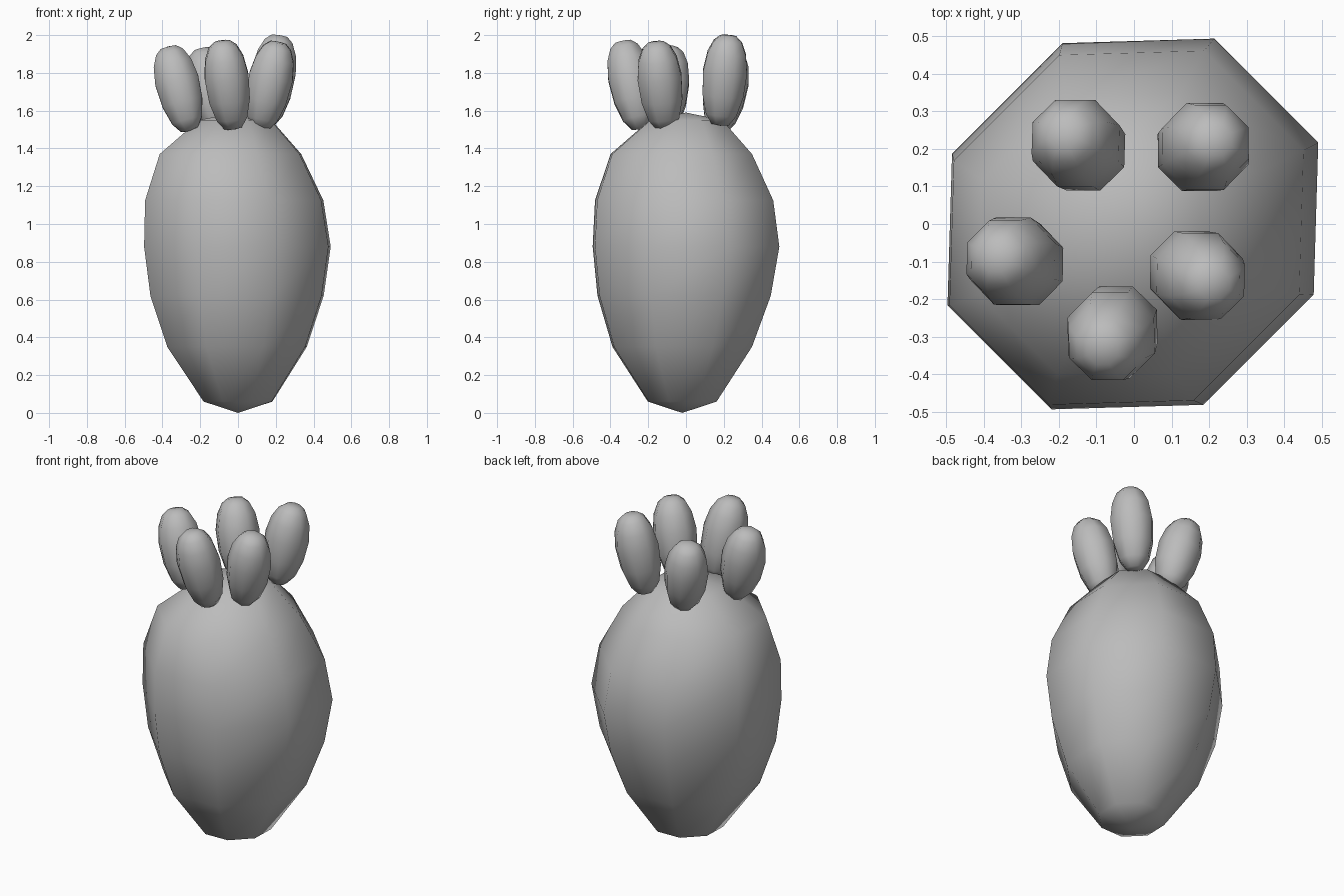
import bpy
import bmesh
import math
from mathutils import Vector

cube = bpy.data.objects.get("Cube")
if cube:
    bpy.data.objects.remove(cube, do_unlink=True)

SIDES = 8
grey = bpy.data.materials.new("plain grey")
grey.use_nodes = True
grey.diffuse_color = (0.5, 0.5, 0.5, 1)
grey.node_tree.nodes["Principled BSDF"].inputs["Base Color"].default_value = (0.5, 0.5, 0.5, 1)


def loft(name, start, rings, end, u, v):
    """Skin eight-sided rings of (centre, radius), closed to a point at both ends."""
    bm = bmesh.new()
    loops = []
    for centre, radius in rings:
        loop = []
        for i in range(SIDES):
            a = 2 * math.pi * (i + 0.5) / SIDES
            loop.append(bm.verts.new(centre + radius * (math.cos(a) * u + math.sin(a) * v)))
        loops.append(loop)
    first, last = bm.verts.new(start), bm.verts.new(end)
    for i in range(SIDES):
        j = (i + 1) % SIDES
        bm.faces.new((first, loops[0][j], loops[0][i]))
        for low, high in zip(loops, loops[1:]):
            bm.faces.new((low[i], low[j], high[j], high[i]))
        bm.faces.new((loops[-1][i], loops[-1][j], last))
    bmesh.ops.recalc_face_normals(bm, faces=bm.faces)
    for face in bm.faces:
        face.smooth = True
    mesh = bpy.data.meshes.new(name)
    bm.to_mesh(mesh)
    bm.free()
    mesh.materials.append(grey)
    obj = bpy.data.objects.new(name, mesh)
    bpy.context.collection.objects.link(obj)


# Root body: x centre, y centre, height, half width
body = [(0, -0.02, 0.06, 0.18), (-0.005, -0.02, 0.35, 0.365), (-0.005, -0.01, 0.62, 0.453),
        (-0.003, 0, 0.88, 0.488), (-0.02, -0.01, 1.125, 0.466), (-0.04, -0.025, 1.37, 0.37),
        (-0.015, 0, 1.55, 0.19)]
flat = math.cos(math.pi / SIDES)
loft("root_body", Vector((0, -0.02, 0)),
     [(Vector((x, y, z)), w / flat) for x, y, z, w in body],
     Vector((-0.01, 0, 1.59)), Vector((1, 0.03, 0)), Vector((0.03, 1, 0)))

# Stubby leaves: fraction along the leaf, radius
leaf = [(0.02, 0.05), (0.13, 0.088), (0.34, 0.117), (0.6, 0.126),
        (0.8, 0.11), (0.93, 0.08), (0.99, 0.045)]
# Base and tip of each leaf
leaves = {
    "leaf_front": ((-0.025, -0.24, 1.5), (-0.085, -0.335, 1.97)),
    "leaf_front_left": ((0.115, -0.11, 1.5), (0.215, -0.16, 1.965)),
    "leaf_back_left": ((0.145, 0.18, 1.52), (0.22, 0.225, 2.0)),
    "leaf_back_right": ((-0.1, 0.17, 1.49), (-0.19, 0.245, 1.93)),
    "leaf_front_right": ((-0.255, -0.12, 1.49), (-0.37, -0.085, 1.94)),
}
for name, (base, tip) in leaves.items():
    base, tip = Vector(base), Vector(tip)
    axis = (tip - base).normalized()
    u = Vector((0, 1, 0)).cross(axis).normalized()
    loft(name, base, [(base.lerp(tip, t), r) for t, r in leaf], tip, u, axis.cross(u))
